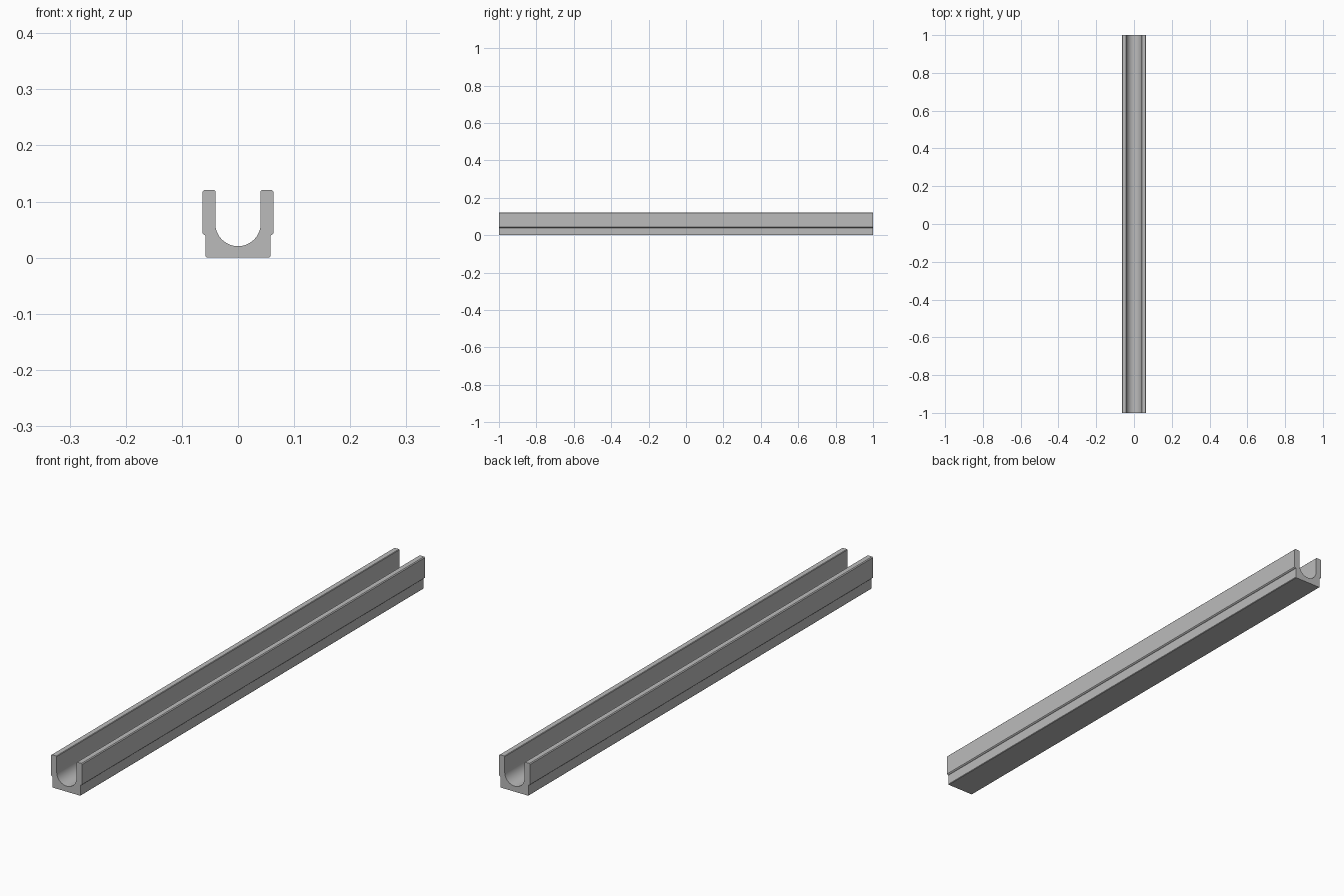
import bpy, bmesh, math

if "Cube" in bpy.data.objects:
    bpy.data.objects.remove(bpy.data.objects["Cube"])

R = 0.0405          # groove radius
GROOVE_Z = 0.061    # height of the groove centre
TOP = 0.1205
HALF_LEN = 1.0

# Right half of the outer cross-section, bottom to top, with small chamfers
outer = [(0.0555, 0.0), (0.0575, 0.002), (0.0575, 0.0395), (0.0612, 0.041),
         (0.0635, 0.0435), (0.0635, 0.1175), (0.0605, TOP), (0.0425, TOP),
         (R, 0.1185)]

# Rounded groove floor, from right wall to left wall
SEG = 32
arc = [(R * math.cos(math.pi * i / SEG), GROOVE_Z - R * math.sin(math.pi * i / SEG))
       for i in range(SEG + 1)]

profile = outer + arc + [(-x, z) for x, z in reversed(outer)]

# Extrude the cross-section along the length
bm = bmesh.new()
end = bm.faces.new([bm.verts.new((x, -HALF_LEN, z)) for x, z in profile])
result = bmesh.ops.extrude_face_region(bm, geom=[end], use_keep_orig=True)
moved = [v for v in result["geom"] if isinstance(v, bmesh.types.BMVert)]
bmesh.ops.translate(bm, verts=moved, vec=(0, 2 * HALF_LEN, 0))
bmesh.ops.recalc_face_normals(bm, faces=bm.faces[:])

mesh = bpy.data.meshes.new("drain_channel")
bm.to_mesh(mesh)
bm.free()
channel = bpy.data.objects.new("drain_channel", mesh)
bpy.context.collection.objects.link(channel)

# Plain concrete grey
grey = bpy.data.materials.new("concrete_grey")
grey.diffuse_color = (0.5, 0.5, 0.5, 1)
grey.use_nodes = True
grey.node_tree.nodes["Principled BSDF"].inputs["Base Color"].default_value = grey.diffuse_color
mesh.materials.append(grey)

# Smooth groove, sharp edges
bpy.context.view_layer.objects.active = channel
channel.select_set(True)
bpy.ops.object.shade_smooth_by_angle(angle=math.radians(25))
